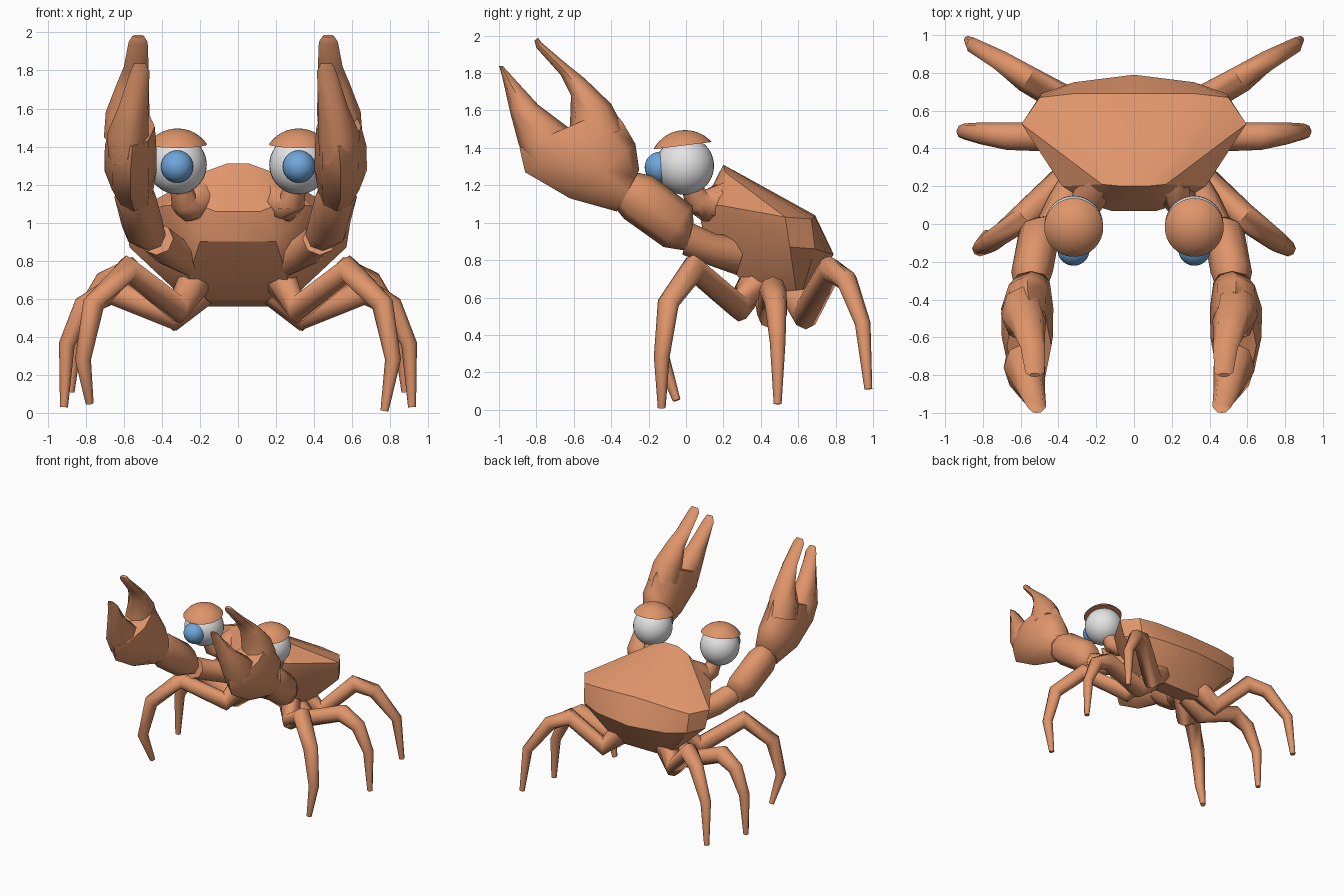
import bpy, bmesh, math
from mathutils import Vector, Matrix

if "Cube" in bpy.data.objects:
    bpy.data.objects.remove(bpy.data.objects["Cube"])


def material(name, rgb):
    m = bpy.data.materials.new(name)
    m.diffuse_color = (*rgb, 1)
    m.use_nodes = True
    m.node_tree.nodes["Principled BSDF"].inputs["Base Color"].default_value = m.diffuse_color
    return m


SHELL = material("orange shell", (0.74, 0.30, 0.145))
WHITE = material("eye white", (0.78, 0.78, 0.78))
BLUE = material("eye blue", (0.16, 0.38, 0.70))


def finish(name, bm, mat, angle=55):
    bmesh.ops.recalc_face_normals(bm, faces=bm.faces)
    me = bpy.data.meshes.new(name)
    bm.to_mesh(me)
    bm.free()
    me.materials.append(mat)
    ob = bpy.data.objects.new(name, me)
    bpy.context.collection.objects.link(ob)
    bpy.ops.object.select_all(action='DESELECT')
    ob.select_set(True)
    bpy.context.view_layer.objects.active = ob
    bpy.ops.object.shade_smooth_by_angle(angle=math.radians(angle))
    return ob


def skin(name, rings):
    """Join rings of points into a closed shape."""
    bm = bmesh.new()
    rows = [[bm.verts.new(p) for p in r] for r in rings]
    n = len(rows[0])
    for a, b in zip(rows, rows[1:]):
        for i in range(n):
            j = (i + 1) % n
            bm.faces.new((a[i], a[j], b[j], b[i]))
    bm.faces.new(rows[0])
    bm.faces.new(rows[-1])
    return finish(name, bm, SHELL)


def tube(name, pts, radii, n=8):
    pts = [Vector(p) for p in pts]
    rings = []
    for i, (p, r) in enumerate(zip(pts, radii)):
        d1 = (pts[i] - pts[i - 1]).normalized() if i else Vector()
        d2 = (pts[i + 1] - pts[i]).normalized() if i < len(pts) - 1 else Vector()
        t = (d1 + d2).normalized()
        u = t.cross(Vector((0, 1, 0))).normalized()
        v = t.cross(u)
        rings.append([p + r * (u * math.cos(k * math.tau / n) + v * math.sin(k * math.tau / n))
                      for k in range(n)])
    return skin(name, rings)


def loft(name, sections, side, shift=0.0, n=8):
    """Sections: top y, top z, bottom y, bottom z, centre x, half width."""
    rings = []
    for ty, tz, by, bz, cx, hw in sections:
        ring = []
        for k in range(n):
            a = k * math.tau / n
            f = 0.5 + 0.5 * math.cos(a)
            ring.append((side * (cx + shift + hw * math.sin(a)),
                         by + (ty - by) * f, bz + (tz - bz) * f))
        rings.append(ring)
    return skin(name, rings)


def ball(name, centre, r, mat):
    bm = bmesh.new()
    bmesh.ops.create_uvsphere(bm, u_segments=32, v_segments=20, radius=r,
                              matrix=Matrix.Translation(centre))
    return finish(name, bm, mat, 60)


# Body: faceted shell, half of the corners mirrored
corners = [(0.06, 0.2, 1.31), (0.17, 0.21, 1.27), (0.38, 0.2, 1.09),
           (0.595, 0.53, 1.03), (0.5, 0.67, 1.02), (0.32, 0.69, 1.03), (0, 0.69, 1.04),
           (0.57, 0.555, 0.87), (0.49, 0.69, 0.86), (0.32, 0.75, 0.84), (0, 0.79, 0.83),
           (0.24, 0.6, 0.56), (0.23, 0.42, 0.59), (0.26, 0.28, 0.71),
           (0.2, 0.1, 0.9), (0.12, 0.07, 1.06), (0.22, 0.1, 1.1), (0.32, 0.2, 0.9)]
bm = bmesh.new()
for x, y, z in corners:
    for s in ((1, -1) if x else (1,)):
        bm.verts.new((s * x, y, z))
res = bmesh.ops.convex_hull(bm, input=bm.verts)
bmesh.ops.delete(bm, geom=list({v for v in res["geom_interior"] if isinstance(v, bmesh.types.BMVert)}),
                 context='VERTS')
finish("body_shell", bm, SHELL, 24)

# Right-hand leg paths, mirrored for the other side
legs = {
    "front_leg": [(0.22, 0.38, 0.7), (0.32, 0.28, 0.55), (0.58, 0.04, 0.755),
                  (0.76, -0.095, 0.57), (0.815, -0.13, 0.28), (0.77, -0.13, 0.01)],
    "middle_leg": [(0.2, 0.45, 0.64), (0.34, 0.46, 0.51), (0.67, 0.465, 0.64),
                   (0.81, 0.48, 0.56), (0.9, 0.49, 0.36), (0.915, 0.49, 0.03)],
    "rear_leg": [(0.22, 0.58, 0.64), (0.34, 0.64, 0.51), (0.57, 0.77, 0.75),
                 (0.7, 0.86, 0.69), (0.85, 0.945, 0.46), (0.88, 0.975, 0.11)],
}
radii = (0.09, 0.08, 0.073, 0.058, 0.042, 0.021)

upper_arm = [(0.33, 0.92, 0.27, 0.72, 0.26, 0.1), (0.16, 0.94, 0.13, 0.77, 0.36, 0.095),
             (0.03, 1.0, -0.02, 0.83, 0.43, 0.09)]
forearm = [(0.04, 1.0, 0.0, 0.85, 0.44, 0.085), (0.035, 1.09, -0.12, 0.87, 0.475, 0.11),
           (-0.18, 1.25, -0.33, 1.02, 0.515, 0.11), (-0.27, 1.27, -0.38, 1.08, 0.52, 0.09)]
palm = [(-0.25, 1.28, -0.37, 1.06, 0.52, 0.1), (-0.27, 1.42, -0.62, 1.13, 0.54, 0.138),
        (-0.34, 1.54, -0.86, 1.27, 0.54, 0.135), (-0.4, 1.61, -0.89, 1.4, 0.53, 0.118)]
upper_finger = [(-0.33, 1.5, -0.62, 1.4, 0.54, 0.115), (-0.4, 1.635, -0.62, 1.53, 0.53, 0.115),
                (-0.54, 1.77, -0.615, 1.68, 0.505, 0.085), (-0.64, 1.85, -0.67, 1.79, 0.485, 0.065),
                (-0.775, 1.965, -0.80, 1.935, 0.475, 0.05), (-0.79, 1.988, -0.81, 1.975, 0.475, 0.03)]
lower_finger = [(-0.58, 1.4, -0.84, 1.29, 0.53, 0.1), (-0.63, 1.51, -0.895, 1.42, 0.53, 0.11),
                (-0.79, 1.63, -0.94, 1.59, 0.5, 0.078), (-0.95, 1.805, -0.985, 1.79, 0.465, 0.05),
                (-0.98, 1.838, -1.0, 1.838, 0.465, 0.03)]

for s, tag in ((1, "right"), (-1, "left")):
    for name, path in legs.items():
        pts = [(s * x, y, z) for x, y, z in path]
        if name == "front_leg" and s < 0:
            pts[-1] = (-0.78, -0.05, 0.05)
        tube(f"{tag}_{name}", pts, radii)

    # Arm and pincer
    off = 0.0 if s > 0 else 0.025
    loft(f"{tag}_upper_arm", upper_arm, s)
    loft(f"{tag}_forearm", forearm, s, off)
    loft(f"{tag}_claw_palm", palm, s, off)
    loft(f"{tag}_claw_upper_finger", upper_finger, s, off * 2)
    loft(f"{tag}_claw_lower_finger", lower_finger, s, off * 2)

    # Eye stalk, eyeball, iris
    tube(f"{tag}_eye_stalk", [(s * 0.19, 0.22, 1.12), (s * 0.26, 0.1, 1.09), (s * 0.285, 0.06, 1.11),
                              (s * 0.3, 0.03, 1.2)], (0.11, 0.085, 0.07, 0.058))
    ball(f"{tag}_eyeball", (s * 0.319, -0.005, 1.304), 0.155, WHITE)
    ball(f"{tag}_iris", (s * 0.32, -0.136, 1.295), 0.085, BLUE)

    # Eyelid: cap cut from a larger ball, tipped forward
    bm = bmesh.new()
    bmesh.ops.create_uvsphere(bm, u_segments=32, v_segments=32, radius=0.19)
    bmesh.ops.bisect_plane(bm, geom=bm.verts[:] + bm.edges[:] + bm.faces[:],
                           plane_co=(0, 0, 0.108), plane_no=(0, 0, 1), clear_inner=True)
    bmesh.ops.holes_fill(bm, edges=[e for e in bm.edges if e.is_boundary])
    bm.transform(Matrix.Translation((s * 0.319, -0.005, 1.305)) @ Matrix.Rotation(math.radians(7), 4, 'X'))
    finish(f"{tag}_eyelid", bm, SHELL, 40)
